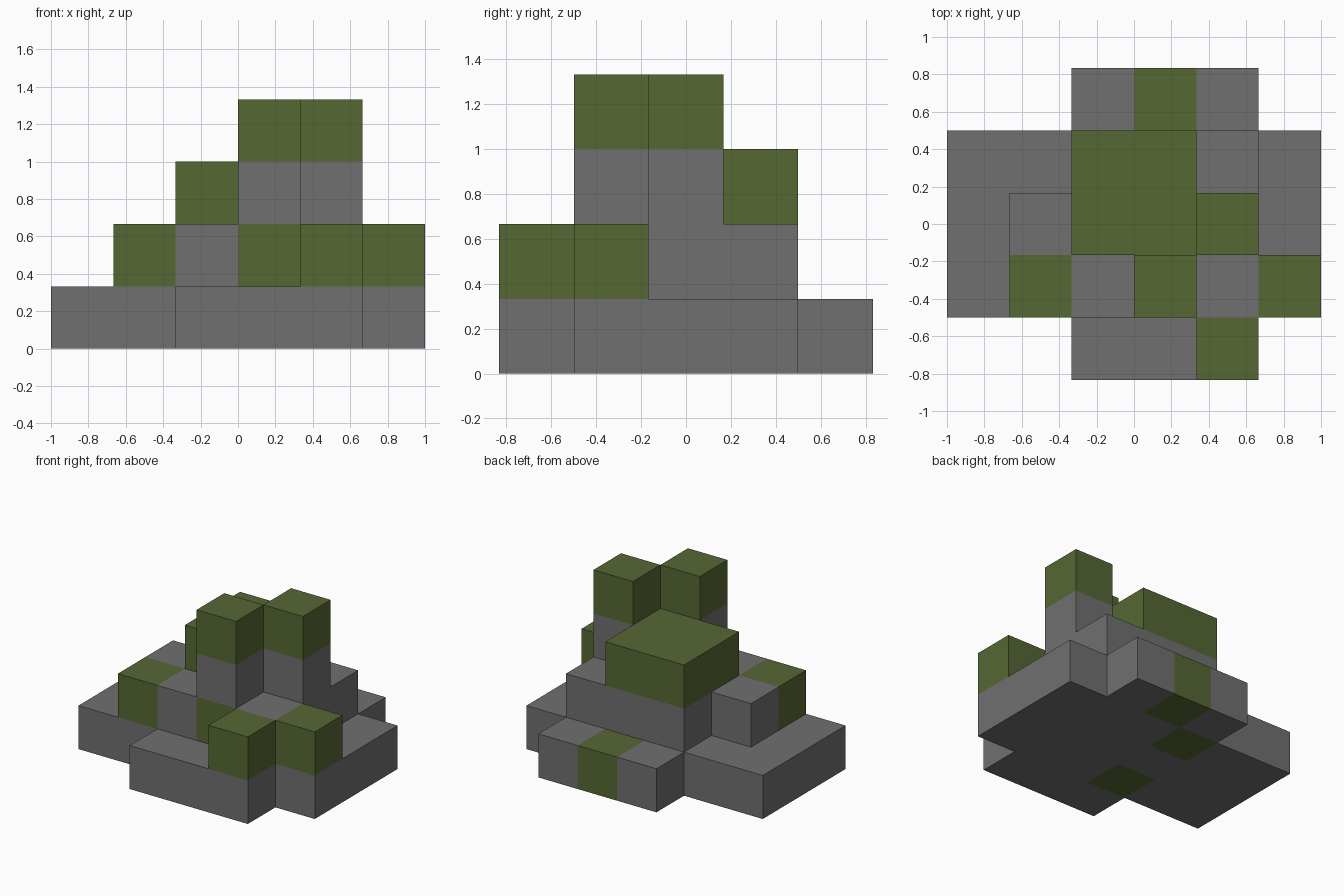
import bpy, bmesh
from mathutils import Vector

cube = bpy.data.objects.get("Cube")
if cube:
    bpy.data.objects.remove(cube, do_unlink=True)

CELL = 1 / 3
ORIGIN = Vector((-1, -2.5 * CELL, 0))


def material(name, rgb):
    mat = bpy.data.materials.new(name)
    mat.use_nodes = True
    mat.diffuse_color = (*rgb, 1)
    mat.node_tree.nodes["Principled BSDF"].inputs["Base Color"].default_value = (*rgb, 1)
    return mat


stone = material("stone grey", (0.162, 0.162, 0.162))
moss = material("moss green", (0.093, 0.136, 0.034))

# Blocks on the cell grid: name, material, first cell, size in cells.
# Later blocks replace the cells of earlier ones.
blocks = [
    ("base_slab", stone, (0, 1, 0), (6, 3, 1)),
    ("front_step", stone, (2, 0, 0), (3, 1, 1)),
    ("back_step", stone, (2, 4, 0), (3, 1, 1)),
    ("back_step_moss", moss, (3, 4, 0), (1, 1, 1)),
    ("base_moss_back", moss, (2, 3, 0), (1, 1, 1)),
    ("base_moss_front", moss, (2, 1, 0), (1, 1, 1)),
    ("terrace", stone, (2, 1, 1), (3, 3, 1)),
    ("side_ledge", stone, (1, 2, 1), (1, 1, 1)),
    ("side_ledge_moss", moss, (1, 1, 1), (1, 1, 1)),
    ("terrace_moss", moss, (3, 1, 1), (1, 1, 1)),
    ("front_moss_block", moss, (4, 0, 1), (1, 1, 1)),
    ("corner_moss_block", moss, (5, 1, 1), (1, 1, 1)),
    ("upper_moss_slab", moss, (2, 2, 2), (2, 2, 1)),
    ("front_tower", stone, (3, 1, 2), (1, 1, 1)),
    ("front_tower_cap", moss, (3, 1, 3), (1, 1, 1)),
    ("side_tower", stone, (4, 2, 2), (1, 1, 1)),
    ("side_tower_cap", moss, (4, 2, 3), (1, 1, 1)),
]

# Fill the grid with block names
grid = {}
for name, mat, (x, y, z), (w, d, h) in blocks:
    for i in range(w):
        for j in range(d):
            for k in range(h):
                grid[x + i, y + j, z + k] = name


def add_exposed_faces(bm, cell):
    """Add the sides of a cell that no neighbour covers."""
    middle = Vector(cell) + Vector((0.5, 0.5, 0.5))
    for axis in range(3):
        for sign in (-1, 1):
            n = Vector((0, 0, 0))
            n[axis] = sign
            if tuple(int(c) for c in Vector(cell) + n) in grid:
                continue
            u = Vector((0, 0, 0))
            u[(axis + 1) % 3] = 0.5
            v = n.cross(u)
            corners = [middle + n / 2 + s * u + t * v
                       for s, t in ((-1, -1), (1, -1), (1, 1), (-1, 1))]
            bm.faces.new([bm.verts.new(ORIGIN + c * CELL) for c in corners])


# One object per block, made of its outer faces only
for name, mat, first, size in blocks:
    bm = bmesh.new()
    for cell, owner in grid.items():
        if owner == name:
            add_exposed_faces(bm, cell)
    bmesh.ops.remove_doubles(bm, verts=bm.verts, dist=0.001)
    mesh = bpy.data.meshes.new(name)
    bm.to_mesh(mesh)
    bm.free()
    mesh.materials.append(mat)
    bpy.context.collection.objects.link(bpy.data.objects.new(name, mesh))
